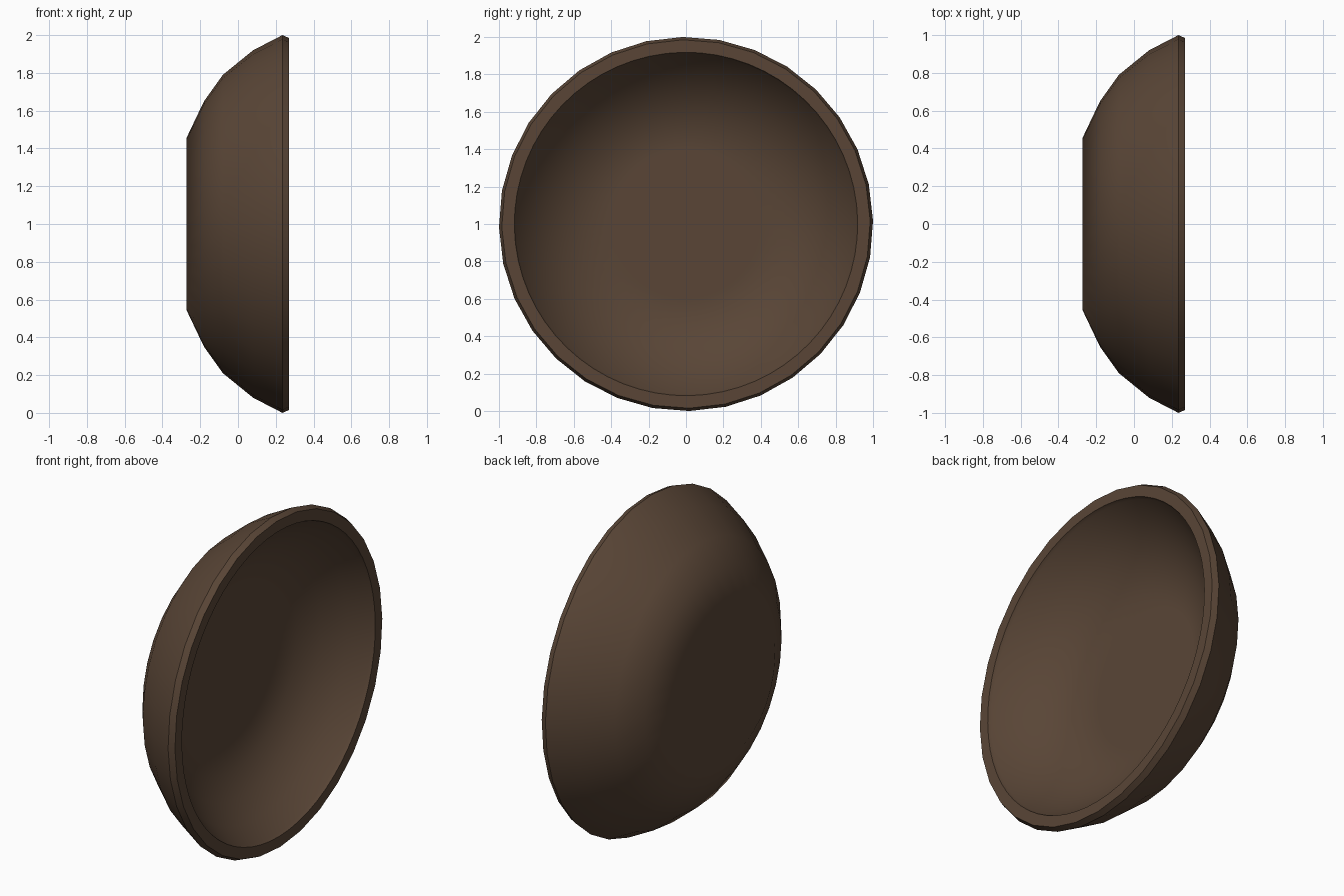
import bpy, bmesh, math

if "Cube" in bpy.data.objects:
    bpy.data.objects.remove(bpy.data.objects["Cube"])

TWIST = math.radians(-1.0)

# bowl sections: (x along axis, radius)
outside = [(-0.273, 0.455), (-0.18, 0.65), (-0.08, 0.79), (0.08, 0.92), (0.235, 1.0), (0.27, 0.985)]
inside = [(0.27, 0.918), (0.25, 0.91), (0.14, 0.835), (0.04, 0.725), (-0.03, 0.60), (-0.09, 0.40)]

bm = bmesh.new()


def shell(profile, sides):
    """Turn a section round the x axis; returns its rings."""
    rings = []
    for x, r in profile:
        angles = [TWIST + 2 * math.pi * i / sides for i in range(sides)]
        rings.append([bm.verts.new((x, r * math.sin(a), 1 + r * math.cos(a))) for a in angles])
    for a, b in zip(rings, rings[1:]):
        for i in range(sides):
            j = (i + 1) % sides
            bm.faces.new((a[i], a[j], b[j], b[i]))
    return rings


def ring_edges(ring):
    return [bm.edges.get((ring[i - 1], ring[i])) for i in range(len(ring))]


# outer wall, inner wall
outer = shell(outside, 32)
inner = shell(inside, 64)

# outer base, inner floor, flat rim between the walls
bm.faces.new(outer[0])
bm.faces.new(inner[-1])
bmesh.ops.bridge_loops(bm, edges=ring_edges(outer[-1]) + ring_edges(inner[0]))
bmesh.ops.recalc_face_normals(bm, faces=bm.faces)

mesh = bpy.data.meshes.new("bowl")
bm.to_mesh(mesh)
bm.free()
bowl = bpy.data.objects.new("bowl", mesh)
bpy.context.collection.objects.link(bowl)

# dark brown
mat = bpy.data.materials.new("dark brown")
mat.diffuse_color = (0.100, 0.060, 0.037, 1)
mat.use_nodes = True
mat.node_tree.nodes["Principled BSDF"].inputs["Base Color"].default_value = mat.diffuse_color
mesh.materials.append(mat)

bpy.context.view_layer.objects.active = bowl
bowl.select_set(True)
bpy.ops.object.shade_smooth_by_angle(angle=math.radians(35))

# keep base and floor evenly shaded
weighted = bowl.modifiers.new("flat floor", 'WEIGHTED_NORMAL')
weighted.keep_sharp = True
weighted.weight = 100
